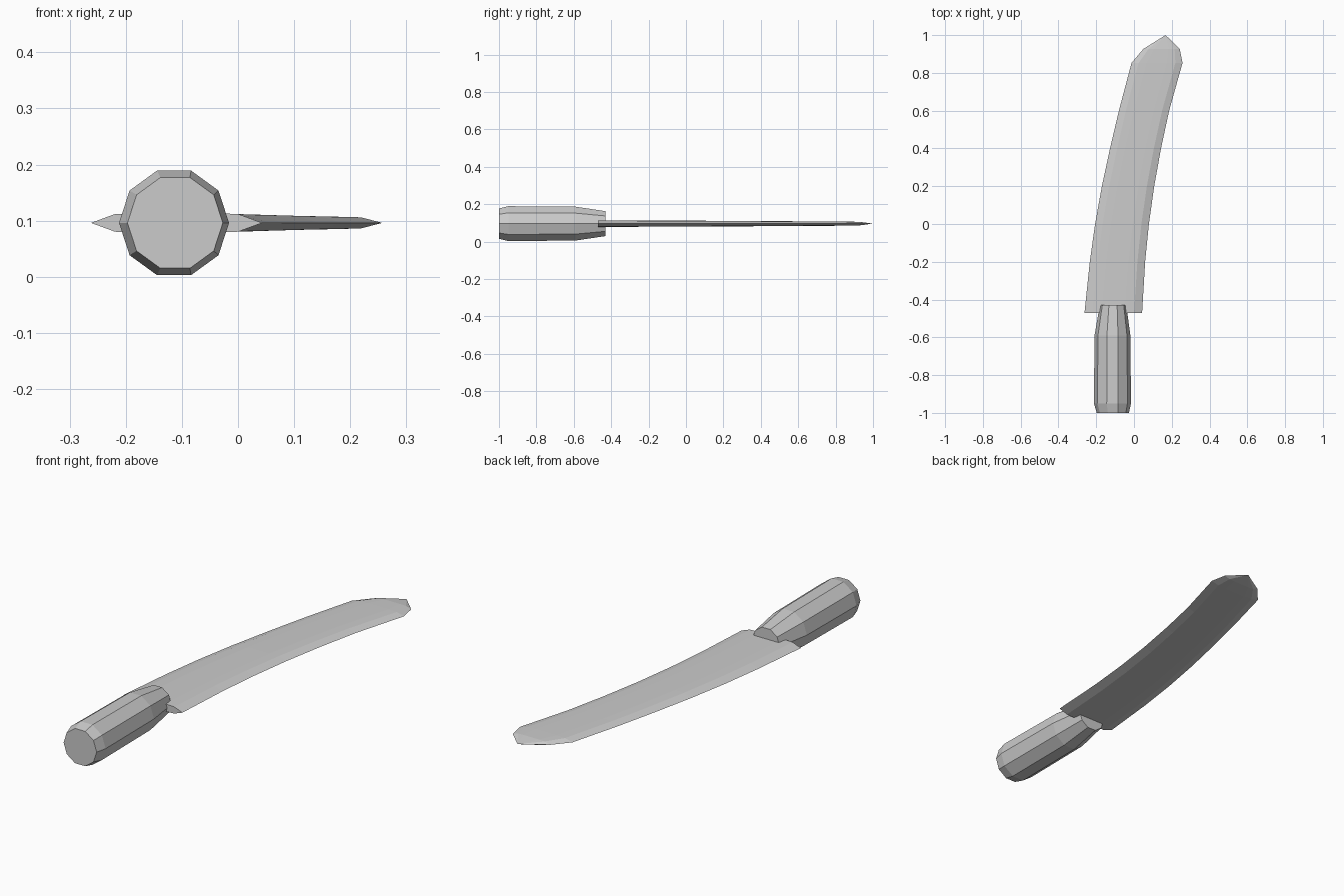
import bpy, bmesh, math

if "Cube" in bpy.data.objects:
    bpy.data.objects.remove(bpy.data.objects["Cube"])

MID_Z = 0.096

grey = bpy.data.materials.new("plain grey")
grey.use_nodes = True
colour = (0.6, 0.6, 0.6, 1)
grey.diffuse_color = colour
grey.node_tree.nodes["Principled BSDF"].inputs["Base Color"].default_value = colour


def loft(name, rings, flat_bands=(), tip=None):
    """Skin a list of equal closed rings, capping the ends or closing to a tip."""
    bm = bmesh.new()
    loops = [[bm.verts.new(p) for p in ring] for ring in rings]
    n = len(loops[0])
    for band, (a, b) in enumerate(zip(loops, loops[1:])):
        for i in range(n):
            j = (i + 1) % n
            face = bm.faces.new((a[i], a[j], b[j], b[i]))
            face.smooth = True
            face.tag = band in flat_bands
    bm.faces.new(loops[0])
    if tip:
        end = bm.verts.new(tip)
        for i in range(n):
            bm.faces.new((loops[-1][i], loops[-1][(i + 1) % n], end))
    else:
        bm.faces.new(loops[-1])
    bmesh.ops.recalc_face_normals(bm, faces=bm.faces)
    flat = [f.index for f in bm.faces if f.tag]
    bm.faces.index_update()
    flat = [f.index for f in bm.faces if f.tag]
    mesh = bpy.data.meshes.new(name)
    bm.to_mesh(mesh)
    bm.free()
    mesh.materials.append(grey)
    obj = bpy.data.objects.new(name, mesh)
    bpy.context.collection.objects.link(obj)
    bpy.ops.object.select_all(action="DESELECT")
    obj.select_set(True)
    bpy.context.view_layer.objects.active = obj
    bpy.ops.object.shade_smooth_by_angle(angle=math.radians(42))
    for i in flat:
        mesh.polygons[i].use_smooth = False
    return obj


# Handle: ten-sided grip with a chamfered pommel and a tapered collar
def decagon(y, r, x):
    angles = [math.tau * i / 10 for i in range(10)]
    return [(x + r * math.cos(a), y, MID_Z + r * math.sin(a)) for a in angles]


grip = [(-1, 0.085, -0.112), (-0.95, 0.098, -0.114),
        (-0.59, 0.095, -0.114), (-0.43, 0.07, -0.111)]
loft("handle", [decagon(*ring) for ring in grip], flat_bands=(2,))

# Blade: curved outline (y, left edge, right edge, half thickness), bevelled section
outline = [(-0.47, -0.262, 0.043, 0.0175), (-0.2, -0.234, 0.059, 0.0165),
           (0, -0.206, 0.079, 0.0158), (0.2, -0.17, 0.107, 0.015),
           (0.4, -0.127, 0.143, 0.0138), (0.6, -0.08, 0.186, 0.0125),
           (0.853, -0.013, 0.257, 0.011), (0.927, 0.05, 0.242, 0.0095)]
crown = [(0.14, 0.9), (0.3, 1), (0.7, 1), (0.86, 0.9)]


def section(y, left, right, half):
    w = right - left
    top = [(left + w * u, y, MID_Z + half * t) for u, t in crown]
    under = [(left + w * u, y, MID_Z - half * t) for u, t in reversed(crown)]
    return [(left, y, MID_Z), *top, (right, y, MID_Z), *under]


loft("blade", [section(*s) for s in outline], tip=(0.167, 1, MID_Z))
